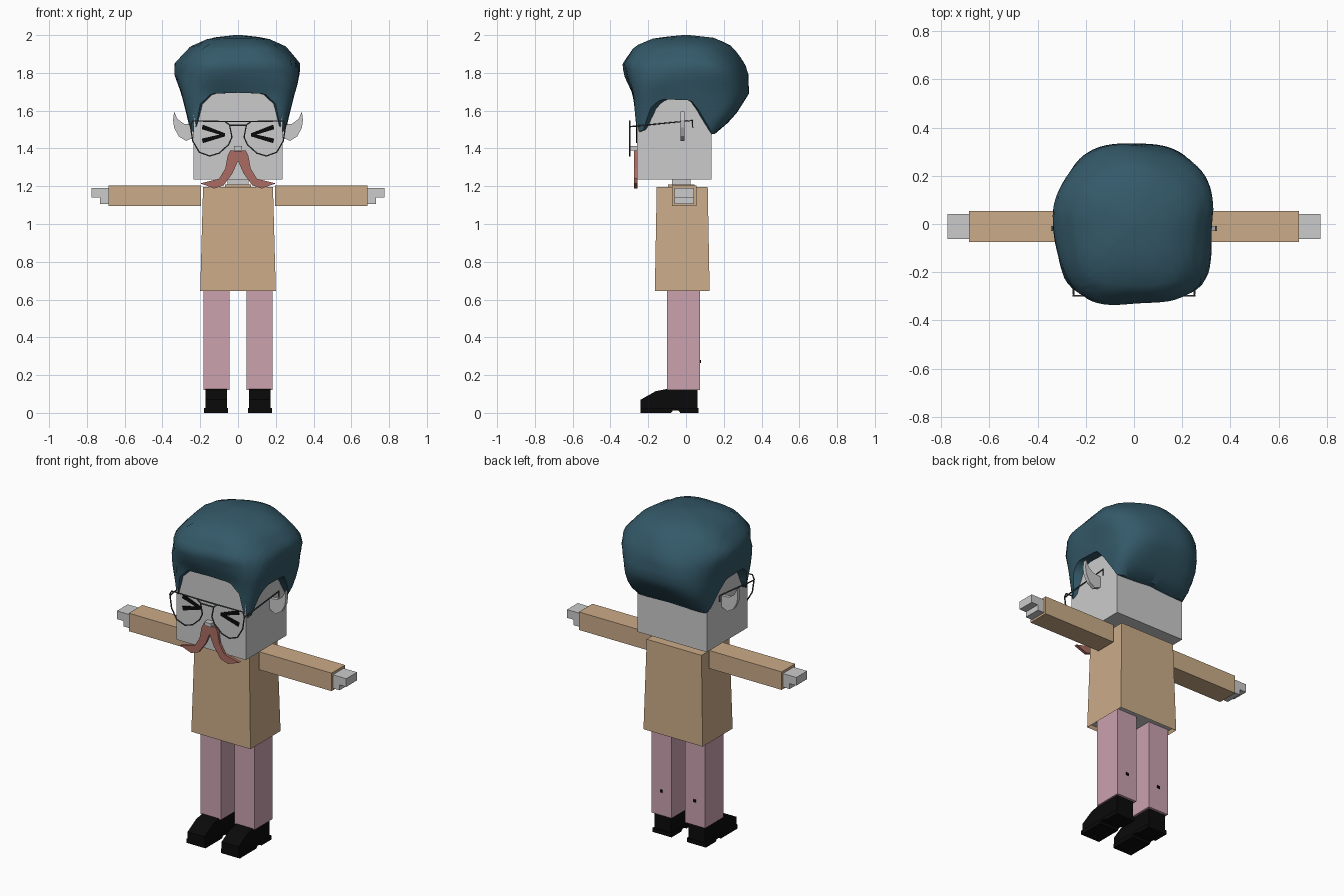
import bpy, bmesh
from math import sin, cos, pi, radians

cube = bpy.data.objects.get("Cube")
if cube:
    bpy.data.objects.remove(cube, do_unlink=True)


def material(name, r, g, b):
    m = bpy.data.materials.new(name)
    m.use_nodes = True
    m.diffuse_color = (r, g, b, 1)
    m.node_tree.nodes["Principled BSDF"].inputs["Base Color"].default_value = (r, g, b, 1)
    return m


SKIN = material("pale grey skin", 0.6, 0.6, 0.6)
TAN = material("tan cloth", 0.6, 0.41, 0.25)
PINK = material("pink trousers", 0.6, 0.36, 0.43)
BLACK = material("black", 0.003, 0.003, 0.003)
HAIR = material("teal hair", 0.034, 0.1, 0.14)
RED = material("brick moustache", 0.4, 0.15, 0.125)
WIRE = material("dark wire", 0.06, 0.07, 0.08)


def finish(name, bm, *mats):
    bmesh.ops.recalc_face_normals(bm, faces=bm.faces)
    mesh = bpy.data.meshes.new(name)
    bm.to_mesh(mesh)
    bm.free()
    for m in mats:
        mesh.materials.append(m)
    ob = bpy.data.objects.new(name, mesh)
    bpy.context.collection.objects.link(ob)
    return ob


def box(name, x, y, z, mat):
    """Box from (low, high) pairs."""
    bm = bmesh.new()
    bmesh.ops.create_cube(bm, size=1)
    for v in bm.verts:
        v.co = [(a + b) / 2 + c * (b - a) for (a, b), c in zip((x, y, z), v.co)]
    return finish(name, bm, mat)


def prism(name, points, place, lo, hi, mat):
    """Extrude a flat outline from lo to hi; place maps (u, v, depth) to xyz."""
    bm = bmesh.new()
    rings = [[bm.verts.new(place(u, v, d)) for u, v in points] for d in (lo, hi)]
    bm.faces.new(rings[0])
    bm.faces.new(rings[1][::-1])
    n = len(points)
    for i in range(n):
        j = (i + 1) % n
        bm.faces.new((rings[0][i], rings[0][j], rings[1][j], rings[1][i]))
    return finish(name, bm, mat)


def wire(name, points, mat, closed=False, radius=0.004):
    curve = bpy.data.curves.new(name, "CURVE")
    curve.dimensions = "3D"
    curve.bevel_depth = radius
    curve.bevel_resolution = 1
    curve.use_fill_caps = True
    s = curve.splines.new("POLY")
    s.points.add(len(points) - 1)
    for p, co in zip(s.points, points):
        p.co = (*co, 1)
    s.use_cyclic_u = closed
    curve.materials.append(mat)
    ob = bpy.data.objects.new(name, curve)
    bpy.context.collection.objects.link(ob)


def span(s, a, b):
    return tuple(sorted((s * a, s * b)))


def lookup(table, t):
    """Linear interpolation in rows of (key, values...)."""
    for a, b in zip(table, table[1:]):
        if t <= b[0]:
            f = max(0, (t - a[0]) / (b[0] - a[0]))
            return [p + (q - p) * f for p, q in zip(a[1:], b[1:])]
    return table[-1][1:]


# Tunic: tapered box with a recessed grey underside
bm = bmesh.new()
bmesh.ops.create_cube(bm, size=1)
for v in bm.verts:
    top = v.co.z > 0
    v.co = (v.co.x * (0.37 if top else 0.4),
            -0.02 + v.co.y * (0.27 if top else 0.29), 1.195 if top else 0.645)
under = [f for f in bm.faces if f.calc_center_median().z < 0.7]
bmesh.ops.inset_region(bm, faces=under, thickness=0.012)
under[0].material_index = 1
for v in under[0].verts:
    v.co.z += 0.02
finish("tunic", bm, TAN, SKIN)

# Head, neck, nose
box("collar", (-0.07, 0.07), (-0.095, 0.045), (1.18, 1.21), TAN)
box("neck", (-0.055, 0.055), (-0.075, 0.025), (1.2, 1.24), SKIN)
box("head", (-0.235, 0.235), (-0.26, 0.135), (1.235, 1.76), SKIN)
box("nose", (-0.022, 0.022), (-0.293, -0.255), (1.39, 1.413), SKIN)

SHOE = [(-0.24, 0.02), (-0.24, 0.07), (-0.16, 0.115), (-0.1, 0.127), (0.06, 0.127), (0.06, 0.02)]
SOLE = [(-0.24, 0), (-0.24, 0.025), (0.065, 0.025), (0.065, 0), (-0.03, 0), (-0.04, 0.012),
        (-0.07, 0.012), (-0.08, 0)]
EAR = [(0.23, 1.46), (0.275, 1.44), (0.315, 1.465), (0.338, 1.51), (0.344, 1.55), (0.338, 1.595),
       (0.32, 1.555), (0.285, 1.53), (0.23, 1.525)]
MOUSTACHE = [(0, 1.385), (0.04, 1.39), (0.055, 1.36), (0.067, 1.295), (0.1, 1.24), (0.2, 1.215),
             (0.125, 1.188), (0.075, 1.205), (0.028, 1.27), (0, 1.335)]
LENS = [(0.045, 1.525), (0.07, 1.543), (0.24, 1.545), (0.252, 1.52), (0.24, 1.44), (0.205, 1.38),
        (0.15, 1.36), (0.1, 1.375), (0.05, 1.42), (0.032, 1.46)]

for s, side in ((1, "left"), (-1, "right")):
    def frontal(u, v, d):
        return (s * u, d, v)

    def lateral(u, v, d):
        return (s * d, u, v)

    # Arm and stepped hand
    box(side + "_sleeve", span(s, 0.195, 0.685), (-0.075, 0.055), (1.095, 1.205), TAN)
    box(side + "_hand", span(s, 0.68, 0.775), (-0.062, 0.042), (1.14, 1.19), SKIN)
    box(side + "_fingers", span(s, 0.68, 0.73), (-0.062, 0.042), (1.107, 1.141), SKIN)

    # Leg, calf button and shoe
    box(side + "_leg", span(s, 0.045, 0.182), (-0.1, 0.075), (0.122, 0.67), PINK)
    box(side + "_calf_button", span(s, 0.105, 0.121), (0.07, 0.08), (0.264, 0.28), BLACK)
    prism(side + "_shoe", SHOE, lateral, 0.058, 0.172, BLACK)
    prism(side + "_sole", SOLE, lateral, 0.052, 0.18, BLACK)

    # Pointed ear
    prism(side + "_ear", EAR, frontal, -0.03, -0.008, SKIN)

    # Squeezed-shut eye: two tapering strokes
    prism(side + "_eye_upper", [(0.068, 1.464), (0.068, 1.48), (0.186, 1.526), (0.192, 1.502)],
          frontal, -0.266, -0.258, BLACK)
    prism(side + "_eye_lower", [(0.068, 1.464), (0.068, 1.48), (0.192, 1.452), (0.186, 1.428)],
          frontal, -0.266, -0.258, BLACK)

    # Moustache half
    prism(side + "_moustache", MOUSTACHE, frontal, -0.275, -0.257, RED)

    # Spectacles
    wire(side + "_lens_rim", [(s * x, -0.298, z) for x, z in LENS], WIRE, closed=True)
    wire(side + "_temple", [(s * 0.25, -0.298, 1.515), (s * 0.253, -0.25, 1.52),
                            (s * 0.253, 0.035, 1.548), (s * 0.253, 0.035, 1.51)], WIRE)
for name, x, z in (("bridge_top", 0.07, 1.543), ("bridge_low", 0.045, 1.522)):
    wire(name, [(-x, -0.298, z), (x, -0.298, z)], WIRE)

# Hair: columns of points rising from a shaped hem to the crown
# rows: height, half width, front reach, back reach, front squareness, back squareness
SHAPE = [(1.47, 0.25, 0.272, 0.145, 9, 9), (1.56, 0.268, 0.274, 0.25, 8, 5),
         (1.69, 0.3, 0.282, 0.335, 6, 2.8), (1.79, 0.33, 0.325, 0.325, 2.9, 2.5),
         (1.85, 0.33, 0.338, 0.305, 2.6, 2.4), (1.94, 0.25, 0.28, 0.24, 2.4, 2.3),
         (1.985, 0.15, 0.17, 0.15, 2.2, 2.2), (2.0, 0.02, 0.02, 0.02, 2, 2)]
# hem height by angle away from the front
HEM = [(0, 1.695), (27, 1.69), (36, 1.635), (41, 1.49), (47, 1.485), (51, 1.545), (57, 1.625),
       (66, 1.66), (95, 1.655), (104, 1.6), (120, 1.475), (180, 1.49)]
COLS, ROWS = 90, 14


def hair_point(a, z, scale=1):
    w, front, back, nf, nb = lookup(SHAPE, z)
    dx, dy = sin(a), -cos(a)
    depth, n = (back, nb) if dy > 0 else (front, nf)
    r = (abs(dx / w) ** n + abs(dy / depth) ** n) ** (-1 / n)
    lump = max(0, min(1, (z - 1.68) * 8))
    r *= scale * (1 + lump * 0.025 * sin(5 * a + 9 * z))
    return (r * dx, r * dy, z)


bm = bmesh.new()
grid = []
for i in range(COLS):
    a = 2 * pi * i / COLS
    away = min(a, 2 * pi - a)
    hem = lookup(HEM, away / radians(1))[0]
    column = [bm.verts.new(hair_point(a, hem, 0.76))]
    for j in range(ROWS + 1):
        t = sin(pi / 2 * j / ROWS) ** 1.1
        column.append(bm.verts.new(hair_point(a, hem + (2.0 - hem) * t)))
    grid.append(column)
for i, col in enumerate(grid):
    nxt = grid[(i + 1) % COLS]
    for j in range(ROWS + 1):
        bm.faces.new((col[j], nxt[j], nxt[j + 1], col[j + 1]))
bm.faces.new([col[-1] for col in grid])
hair = finish("hair", bm, HAIR)

bpy.ops.object.select_all(action="DESELECT")
hair.select_set(True)
bpy.context.view_layer.objects.active = hair
bpy.ops.object.shade_smooth_by_angle(angle=radians(40))
